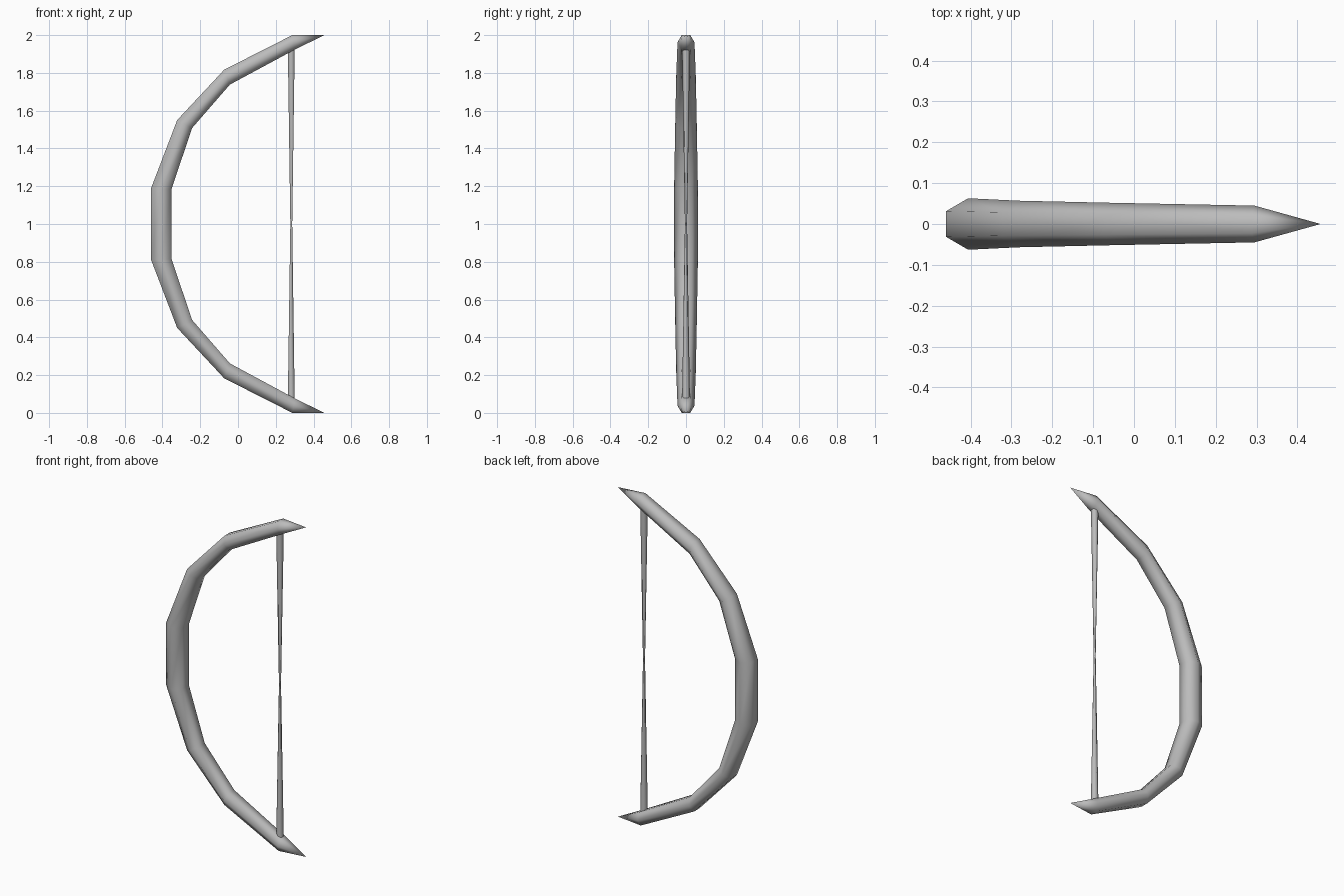
import bpy, bmesh, math
from mathutils import Vector

if "Cube" in bpy.data.objects:
    bpy.data.objects.remove(bpy.data.objects["Cube"])

grey = bpy.data.materials.new("plain grey")
grey.diffuse_color = (0.5, 0.5, 0.5, 1)
grey.use_nodes = True
grey.node_tree.nodes["Principled BSDF"].inputs["Base Color"].default_value = grey.diffuse_color


def loft(name, sections, tips=None):
    """Skin hexagonal rings given as (outer xz, inner xz, half width in y)."""
    bm = bmesh.new()
    rings = []
    for outer, inner, width in sections:
        o = Vector((outer[0], 0, outer[1]))
        i = Vector((inner[0], 0, inner[1]))
        mid, half = (o + i) / 2, (o - i) / 2
        ring = []
        for k in range(6):
            a = math.radians(60 * k)
            p = mid + half * (math.sin(a) / math.sin(math.pi / 3))
            p.y = width * math.cos(a)
            ring.append(bm.verts.new(p))
        rings.append(ring)
    for a, b in zip(rings, rings[1:]):
        for k in range(6):
            n = (k + 1) % 6
            bm.faces.new((a[k], a[n], b[n], b[k]))
    # Ends close to a point, or flat when no tips are given
    for e, ring in enumerate((rings[0], rings[-1])):
        if tips:
            tip = bm.verts.new((tips[e][0], 0, tips[e][1]))
            for k in range(6):
                bm.faces.new((ring[k], ring[(k + 1) % 6], tip))
        else:
            bm.faces.new(ring)
    bmesh.ops.recalc_face_normals(bm, faces=bm.faces)
    mesh = bpy.data.meshes.new(name)
    bm.to_mesh(mesh)
    bm.free()
    mesh.materials.append(grey)
    for f in mesh.polygons:
        f.use_smooth = len(f.vertices) < 6
    obj = bpy.data.objects.new(name, mesh)
    bpy.context.collection.objects.link(obj)
    return obj


# Curved bow limb: upper half from grip to tip, mirrored about z = 1
upper = [
    ((-0.46, 1.19), (-0.352, 1.185), 0.063),
    ((-0.322, 1.55), (-0.243, 1.508), 0.057),
    ((-0.073, 1.817), (-0.043, 1.738), 0.052),
    ((0.288, 2.0), (0.302, 1.924), 0.045),
]
lower = [((o[0], 2 - o[1]), (i[0], 2 - i[1]), w) for o, i, w in reversed(upper)]
loft("bow_limb", lower + upper, tips=[(0.457, 0.0), (0.457, 2.0)])

# Bowstring: thick at both ends, pinched in the middle
cx = 0.282
loft("bowstring", [((cx - r, z), (cx + r, z), r * 1.15)
                   for z, r in ((0.08, 0.018), (1.0, 0.005), (1.92, 0.018))])
